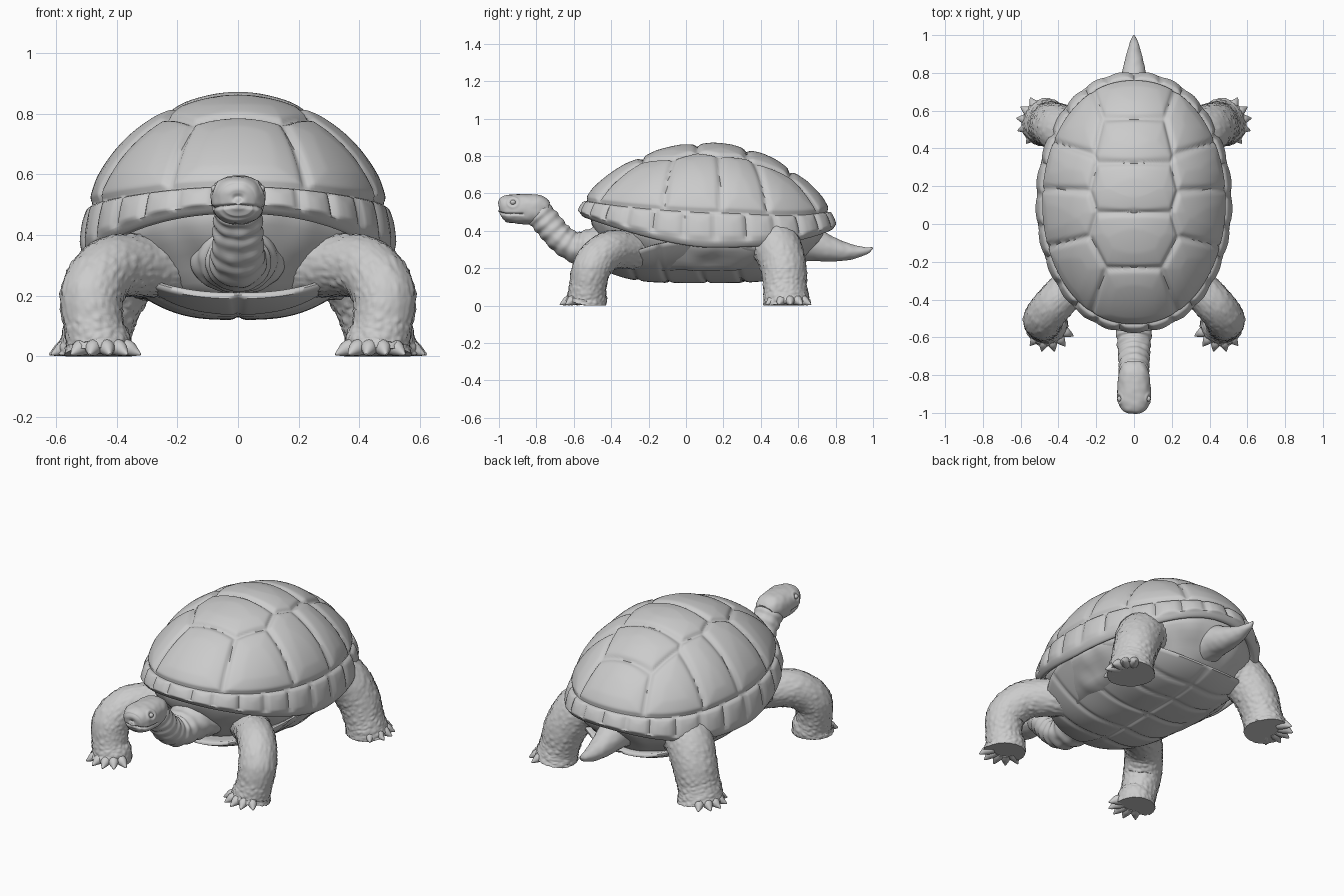
import bpy
import bmesh
from math import sin, cos, pi, exp, radians, hypot, copysign
from mathutils import Vector, noise

cube = bpy.data.objects.get("Cube")
if cube:
    bpy.data.objects.remove(cube)

mat = bpy.data.materials.new("plain_grey")
mat.use_nodes = True
GREY = (0.6, 0.6, 0.6, 1)
mat.diffuse_color = GREY
mat.node_tree.nodes["Principled BSDF"].inputs["Base Color"].default_value = GREY


def power(v, p):
    return copysign(abs(v) ** p, v)


def loft(name, rings, relief=None, mirror=False, sharp=60):
    """Skin a list of closed rings, then push vertices along their normals."""
    n = len(rings[0])
    bm = bmesh.new()
    rows = [[bm.verts.new(p) for p in ring] for ring in rings]
    for a, b in zip(rows, rows[1:]):
        for j in range(n):
            k = (j + 1) % n
            bm.faces.new((a[j], a[k], b[k], b[j]))
    bm.faces.new(rows[0])
    bm.faces.new(rows[-1])
    bmesh.ops.recalc_face_normals(bm, faces=bm.faces)
    bm.normal_update()
    if relief:
        moves = [(v, v.normal * relief(i, j, v.co))
                 for i, row in enumerate(rows) for j, v in enumerate(row)]
        for v, d in moves:
            v.co += d
    for v in bm.verts:
        v.co.z = max(v.co.z, 0)
    mesh = bpy.data.meshes.new(name)
    bm.to_mesh(mesh)
    bm.free()
    mesh.shade_smooth()
    mesh.set_sharp_from_angle(angle=radians(sharp))
    mesh.materials.append(mat)
    obj = bpy.data.objects.new(name, mesh)
    bpy.context.collection.objects.link(obj)
    if mirror:
        obj.modifiers.new("Mirror", 'MIRROR')
    return obj


def tube(name, keys, side=(1, 0, 0), steps=10, n=64, square=1, **kw):
    """Sweep an oval along keys of (x, y, z, half width, half depth)."""
    keys = [Vector(k) for k in keys]
    pts = [keys[0] * 2 - keys[1]] + keys + [keys[-1] * 2 - keys[-2]]
    path = []
    for a, b, c, d in zip(pts, pts[1:], pts[2:], pts[3:]):
        for s in range(steps):
            t = s / steps
            path.append((b * 2 + (c - a) * t + (a * 2 - b * 5 + c * 4 - d) * t * t
                         + (b * 3 - a - c * 3 + d) * t ** 3) / 2)
    path.append(keys[-1])
    rings = []
    for i, p in enumerate(path):
        q, r = path[max(i - 1, 0)], path[min(i + 1, len(path) - 1)]
        tan = Vector(r[:3]) - Vector(q[:3])
        tan.normalize()
        u = Vector(side)
        u = (u - tan * u.dot(tan)).normalized()
        w = tan.cross(u)
        ru, rw = max(p[3], 0.002), max(p[4], 0.002)
        rings.append([Vector(p[:3]) + u * ru * power(cos(a), square)
                      + w * rw * power(sin(a), square)
                      for a in (2 * pi * j / n for j in range(n))])
    return loft(name, rings, **kw)


# Shell outline and rim height
CY, HX, HY = 0.115, 0.515, 0.685


def outline(a, r):
    return HX * r * power(cos(a), 0.92), CY + HY * r * sin(a)


def rim(a):
    s = sin(a)
    return 0.34 + (0.16 * abs(s) ** 1.5 if s < 0 else 0.09 * s ** 3)


# Domed shell with large inner plates and a ring of edge plates
COLS, ROWS, LIP = 240, 90, 10
EDGE, COUNT = 0.8, 25
ts = [0.01 + 0.99 * i / ROWS for i in range(ROWS + 1)]
ts += [1 + 0.12 * i / LIP for i in range(1, LIP + 1)]
angles = [-pi / 2 + 2 * pi * j / COLS for j in range(COLS)]


def dome(a, t):
    if t > 1:
        k = (t - 1) / 0.12
        return Vector((*outline(a, 1 - 0.12 * k), rim(a) - 0.03 * sin(pi * min(k * 1.3, 1))))
    h = cos(t * pi / 2)
    x, y = outline(a, sin(t * pi / 2))
    return Vector((x, y, rim(a) + (0.86 - rim(a)) * max(h, 0) ** (1 + 0.45 * sin(a) ** 2)))


seeds = [(0, y) for y in (-0.39, -0.08, 0.2, 0.45, 0.67)]
for x, y in ((0.36, -0.27), (0.44, 0.06), (0.43, 0.31), (0.36, 0.54)):
    seeds += [(x, y), (-x, y)]


def plate(d, width):
    return 0.012 * min(d / 0.1, 1) ** 0.7 - 0.012 * exp(-(d / width) ** 2)


def shell_relief(i, j, co):
    t = ts[i]
    if t > 1:
        return 0
    border = abs(t - EDGE) * 0.9
    if t > EDGE:
        k = (angles[j] + pi / 2) * COUNT / (2 * pi) + 0.5
        gap = abs(k - round(k)) * 2 * pi / COUNT * 0.55
        return plate(min(border, gap), 0.012) * min(1, (1 - t) * 25)
    near = sorted(hypot(co.x - x, co.y - y) for x, y in seeds)
    return plate(min(border, (near[1] - near[0]) * 0.6), 0.015)


loft("shell", [[dome(a, t) for a in angles] for t in ts], shell_relief)


# Soft body tucked beneath the shell
def body_ring(r, h):
    return [Vector((*outline(a, r), 0.18 + (rim(a) - 0.18) * h)) for a in angles]


def skin_folds(i, j, co):
    return 0.012 * noise.noise(co * 9)


loft("body", [body_ring(r, h) for r, h in
              ((0.9, 1.06), (0.92, 0.95), (0.9, 0.8), (0.87, 0.65), (0.82, 0.5),
               (0.77, 0.35), (0.72, 0.2), (0.66, 0.05), (0.4, 0), (0.05, 0))], skin_folds)


# Belly plate, a shallow bowl with crossing grooves
def belly_point(a, r, lift=0):
    c = cos(a) ** 2
    edge = 0.19 + 0.15 * c
    z = 0.12 + (edge - 0.12) * r ** (4 - 1.5 * c) + lift
    return Vector((0.48 * r * power(cos(a), 0.85), 0.09 + 0.53 * r * power(sin(a), 0.85), z))


def belly_relief(i, j, co):
    if i > 40:
        return 0
    lines = [abs(co.x)] + [abs(co.y - y + 0.15 * abs(co.x))
                           for y in (-0.25, -0.08, 0.12, 0.32, 0.48)]
    return -0.009 * exp(-(min(lines) / 0.013) ** 2)


belly = [[belly_point(a, 0.01 + 0.99 * i / 40) for a in angles] for i in range(41)]
belly += [[belly_point(a, r, h) for a in angles]
          for r, h in ((1, 0.012), (0.98, 0.025), (0.9, 0.04), (0.3, 0.08))]
loft("belly_plate", belly, belly_relief)


# Pebbled skin on the legs
def scales(i, j, co):
    d = noise.voronoi(co * 36)[0]
    return 0.006 * min((d[1] - d[0]) * 1.6, 1) - 0.003


tube("front_legs", [(0.16, -0.18, 0.3, 0.12, 0.12), (0.31, -0.31, 0.3, 0.105, 0.105),
                    (0.42, -0.42, 0.29, 0.105, 0.105), (0.48, -0.5, 0.21, 0.105, 0.105),
                    (0.475, -0.525, 0.1, 0.1, 0.1), (0.46, -0.53, 0.04, 0.105, 0.11),
                    (0.46, -0.54, 0, 0.11, 0.115)],
     side=(1, 1, 0), steps=14, n=90, relief=scales, mirror=True)
tube("rear_legs", [(0.22, 0.42, 0.37, 0.14, 0.14), (0.35, 0.48, 0.32, 0.135, 0.13),
                   (0.42, 0.52, 0.21, 0.125, 0.12), (0.455, 0.53, 0.1, 0.12, 0.11),
                   (0.47, 0.535, 0.04, 0.125, 0.115), (0.475, 0.54, 0, 0.13, 0.12)],
     side=(-0.5, 0.85, 0), steps=16, n=90, relief=scales, mirror=True)


# Claws fanned around each foot
def claws(name, cx, cy, degrees):
    for k, deg in enumerate(degrees):
        c, s = cos(radians(deg)), sin(radians(deg))
        keys = [(cx + c * d, cy + s * d, z, r, r) for d, z, r in
                ((0.07, 0.035, 0.028), (0.105, 0.026, 0.026),
                 (0.13, 0.014, 0.014), (0.148, 0.006, 0.003))]
        tube(f"{name}_{k + 1}", keys, side=(-s, c, 0), steps=4, n=16, mirror=True)


claws("front_claw", 0.455, -0.53, (205, 232, 257, 283, 310))
claws("rear_claw", 0.475, 0.54, (60, 33, 8, -18, -50))


# Neck with ring wrinkles, and the tail
def wrinkles(i, j, co):
    return 0.003 * sin(i * 0.9) + 0.004 * noise.noise(co * 25)


tube("neck", [(0, -0.3, 0.34, 0.2, 0.14), (0, -0.45, 0.32, 0.13, 0.11),
              (0, -0.58, 0.31, 0.095, 0.085), (0, -0.67, 0.36, 0.085, 0.075),
              (0, -0.74, 0.44, 0.08, 0.075), (0, -0.8, 0.505, 0.078, 0.075),
              (0, -0.84, 0.52, 0.06, 0.06)], steps=14, relief=wrinkles)
tube("tail", [(0, 0.52, 0.35, 0.15, 0.13), (0, 0.66, 0.33, 0.095, 0.095),
              (0, 0.78, 0.3, 0.068, 0.066), (0, 0.88, 0.287, 0.045, 0.042),
              (0, 0.96, 0.293, 0.022, 0.02), (0, 0.998, 0.308, 0.004, 0.004)],
     relief=lambda i, j, co: 0.002 * noise.noise(co * 30))


# Head with mouth line, nostrils and eye sockets
def face(i, j, co):
    d = 0.002 * noise.noise(co * 30)
    if co.y < -0.87:
        d -= 0.009 * exp(-((co.z - 0.497 + 0.1 * abs(co.x)) / 0.006) ** 2)
    x = abs(co.x)
    nostril = (Vector((x, co.y, co.z)) - Vector((0.025, -0.985, 0.55))).length
    eye = (Vector((x, co.y, co.z)) - Vector((0.078, -0.925, 0.552))).length
    d -= 0.006 * exp(-(nostril / 0.008) ** 2) + 0.008 * exp(-(eye / 0.017) ** 2)
    return d + 0.004 * exp(-((eye - 0.027) / 0.008) ** 2)


tube("head", [(0, -0.745, 0.5, 0.06, 0.055), (0, -0.79, 0.515, 0.08, 0.075),
              (0, -0.85, 0.515, 0.087, 0.081), (0, -0.92, 0.517, 0.088, 0.077),
              (0, -0.965, 0.518, 0.076, 0.07), (0, -0.988, 0.515, 0.056, 0.054),
              (0, -0.998, 0.513, 0.03, 0.03), (0, -1.0, 0.513, 0.004, 0.004)],
     steps=14, n=128, square=0.85, relief=face)
tube("eyes", [(0.075 + 0.014 * sin(t), -0.925, 0.552, 0.015 * cos(t), 0.013 * cos(t))
              for t in (-1.5, -1, -0.5, 0, 0.5, 1, 1.5)],
     side=(0, 1, 0), steps=3, n=24, mirror=True)
